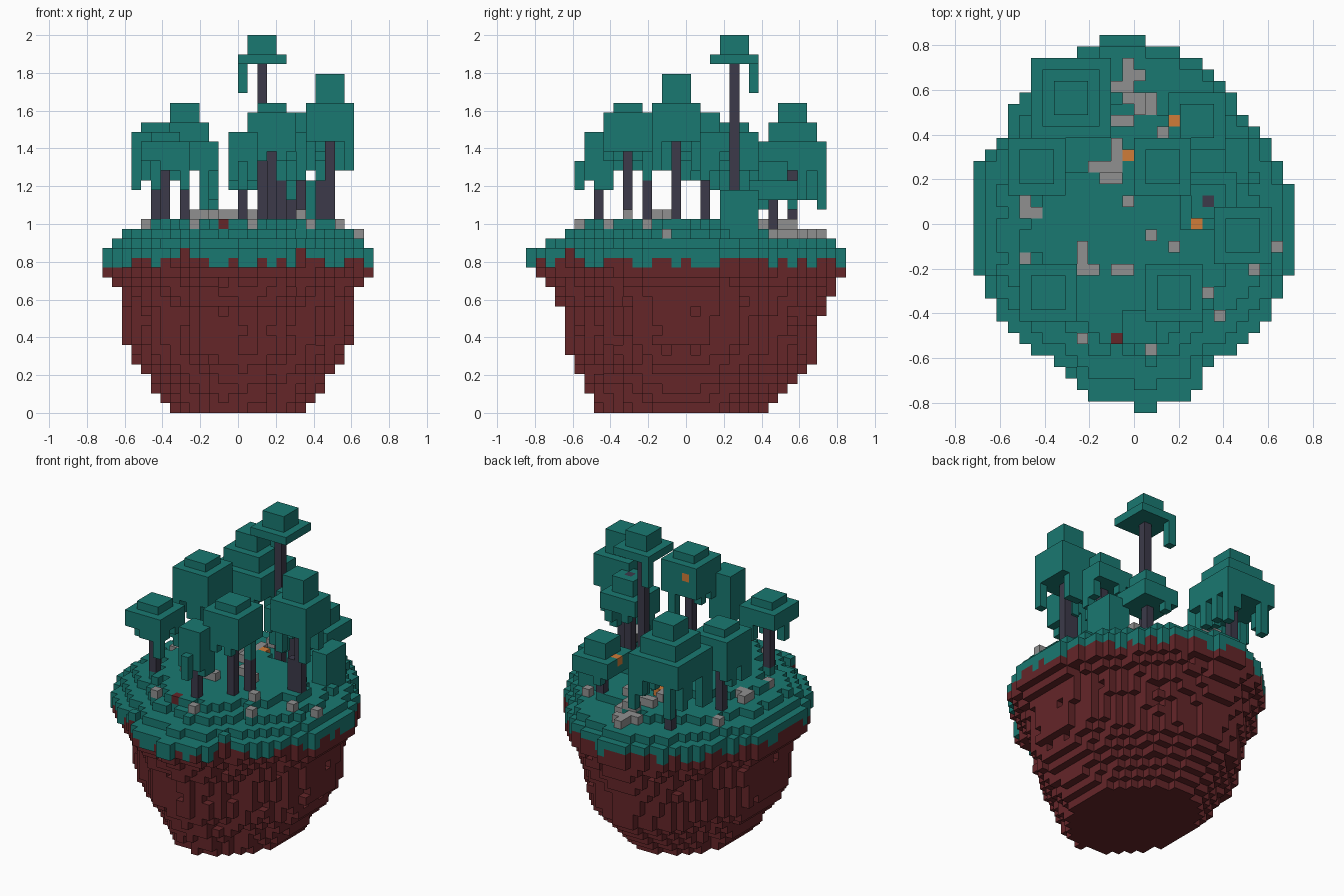
import bpy, bmesh, random
from mathutils import Vector

random.seed(7)
if "Cube" in bpy.data.objects:
    bpy.data.objects.remove(bpy.data.objects["Cube"], do_unlink=True)

V = 2 / 39          # edge of one block
cells = {}          # (i, j, k) -> part name
parts = {}          # part name -> material


def make_material(name, rgb):
    m = bpy.data.materials.new(name)
    m.use_nodes = True
    m.diffuse_color = (*rgb, 1)
    m.node_tree.nodes["Principled BSDF"].inputs["Base Color"].default_value = (*rgb, 1)
    return m


TEAL = make_material("teal foliage", (0.010, 0.19, 0.165))
RED = make_material("red earth", (0.128, 0.019, 0.022))
GREY = make_material("grey stone", (0.28, 0.28, 0.28))
BARK = make_material("dark bark", (0.045, 0.042, 0.068))
ORANGE = make_material("orange fruit", (0.63, 0.20, 0.04))


def put(part, material, cell, replace=False):
    parts.setdefault(part, material)
    if replace or cell not in cells:
        cells[cell] = part


def box(part, material, i, j, k, w=1, d=1, h=1):
    for a in range(w):
        for b in range(d):
            for c in range(h):
                put(part, material, (i + a, j + b, k + c))


def lerp(points, t):
    for (a, p), (b, q) in zip(points, points[1:]):
        if t <= b:
            return p + (q - p) * max(t - a, 0) / (b - a)
    return points[-1][1]


# Island outline: left and right edges along the depth
LEFT = [(-16, 0), (-15, -4), (-13, -6), (-10, -10), (-6, -13), (-3, -14), (5, -14),
        (8, -11), (10, -10.5), (12, -8.6), (14, -7), (15, -5), (16, -3)]
RIGHT = [(-16, 2), (-15, 5), (-13, 6), (-10, 10), (-6, 13), (-3, 14), (1, 14),
         (5, 13), (8, 11), (11, 8.6), (13, 7), (14, 6), (15, 4), (16, 1)]

# Island size by layer: width factor, reach to the front and to the back
WIDTH = [(0, .53), (3, .66), (5, .78), (7, .86), (12, .87), (14, 1), (16, 1), (18, .87), (19, .7)]
FRONT = [(0, 9), (4, 11), (6, 12), (10, 12), (11, 13), (13, 14), (15, 16), (16, 16),
         (17, 14), (18, 12), (19, 11)]
BACK = [(0, 8), (5, 13), (8, 13), (14, 16), (16, 16), (17, 15), (18, 11), (19, 5)]


def layer(k):
    s, f, b = lerp(WIDTH, k), lerp(FRONT, k), lerp(BACK, k)
    found = set()
    for j in range(-16, 17):
        y = j * 16 / (b if j > 0 else f)
        if abs(y) > 16.3:
            continue
        for i in range(-14, 14):
            if lerp(LEFT, y) <= (i + .5) / s <= lerp(RIGHT, y):
                found.add((i, j))
    return found


def is_rim(ground, i, j):
    return any(n not in ground for n in ((i + 1, j), (i - 1, j), (i, j + 1), (i, j - 1)))


# Bare earth showing in the front edge of the grass, under a tuft
for i in (-6, 6):
    edge = min(b for a, b in layer(16) if a == i)
    put("rock_base", RED, (i, edge, 16))
    put("grass_cover", TEAL, (i, edge, 17))

# Rock body with a ragged grass fringe, then grass terraces
for k in range(20):
    ground = layer(k)
    for i, j in sorted(ground):
        rim = is_rim(ground, i, j)
        if k < 15:
            if not (rim and 0 < k < 14 and random.random() < .05):
                put("rock_base", RED, (i, j, k))
        elif k == 15:
            fringe = rim and random.random() < .35
            put(*(("grass_cover", TEAL) if fringe else ("rock_base", RED)), (i, j, k))
        elif k < 18 or not rim or random.random() < .6:
            put("grass_cover", TEAL, (i, j, k))


def surface(i, j):
    k = 20
    while k > 0 and (i, j, k - 1) not in cells:
        k -= 1
    return k


# Stones scattered on the grass: position, width, depth
for i, j, w, d in [(-1, 13, 1, 2), (0, 13, 1, 1), (-2, 12, 2, 1), (-1, 11, 3, 1), (0, 10, 2, 1),
                   (-2, 9, 2, 1), (2, 8, 1, 1), (-2, 6, 1, 2), (-4, 5, 3, 1), (-3, 4, 2, 1),
                   (-1, 2, 1, 1), (7, 9, 1, 1), (-10, 7, 1, 1), (-10, 1, 1, 2), (-9, 1, 1, 1),
                   (-10, -3, 1, 1), (1, -1, 1, 1), (3, -2, 1, 1), (12, -2, 1, 1), (10, -4, 1, 1),
                   (-5, -4, 1, 3), (-4, -4, 1, 1), (-2, -4, 2, 1), (6, -6, 1, 1), (7, -8, 1, 1),
                   (-5, -10, 1, 1), (1, -11, 1, 1)]:
    for a in range(i, i + w):
        for b in range(j, j + d):
            top = surface(a, b)
            sunk = top > 19 and abs(a) > 8
            put("stones", GREY, (a, b, top - 1 if sunk else top), True)
put("earth_block", RED, (-2, -10, 19), True)


# Trees: trunk, stacked square canopy tiers from the top down, hanging leaves
def tree(name, i, j, top, tiers, hang, chance=.4):
    trunk, canopy = name + "_trunk", name + "_canopy"
    box(trunk, BARK, i, j, 17, h=top - 17)
    k = top
    for r, thick in tiers:
        box(canopy, TEAL, i - r, j - r, k - thick + 1, 2 * r + 1, 2 * r + 1, thick)
        k -= thick
    for a in range(-r, r + 1):
        for b in range(-r, r + 1):
            if max(abs(a), abs(b)) == r and random.random() < chance:
                drop = random.randint(1, hang)
                box(canopy, TEAL, i + a, j + b, k - drop + 1, h=drop)


# Fruit set in the canopies, and one on the ground
for cell in [(3, 9, 23), (5, 0, 28), (2, -4, 29), (-1, 6, surface(-1, 6))]:
    put("fruit", ORANGE, cell)

tree("back_right_tree", -6, 11, 31, [(1, 2), (2, 2), (3, 3)], 4)
tree("right_tree", -9, 5, 29, [(1, 1), (2, 4)], 2, .35)
tree("left_tree", 9, -1, 34, [(1, 3), (2, 4)], 3)
tree("front_right_tree", -8, -6, 28, [(1, 1), (2, 2)], 3)
tree("front_left_tree", 3, -6, 31, [(1, 1), (2, 4)], 3)
tree("front_tree", 0, -9, 28, [(1, 5)], 2, .3)
tree("back_left_tree", 5, 9, 25, [(1, 2), (2, 2)], 4)
tree("middle_tree", 6, 2, 30, [(1, 2), (2, 2)], 3, .35)
tree("tall_tree", 2, 5, 38, [(1, 2), (2, 1)], 1, 0)
box("tall_tree_canopy", TEAL, 0, 7, 33, h=3)
box("front_tree_canopy", TEAL, 0, -11, 23, h=3)
put("middle_tree_trunk", BARK, (6, 2, 30), True)
box("left_tree_trunk", BARK, 8, -1, 18, h=6)
box("sapling_trunk", BARK, 4, -4, 18, h=9)
box("bush", TEAL, 8, 4, 18, 2, 4, 5)


# One mesh per part, keeping only the exposed block faces
AXES = [Vector(a) for a in ((1, 0, 0), (0, 1, 0), (0, 0, 1))]


def build(part, material):
    bm = bmesh.new()
    corners = {}

    def corner(p):
        key = tuple(round(c * 2) for c in p)
        if key not in corners:
            corners[key] = bm.verts.new(p * V)
        return corners[key]

    for cell in [c for c, owner in cells.items() if owner == part]:
        centre = Vector(cell) + Vector((.5, 0, .5))
        for n in range(3):
            for sign in (1, -1):
                out = AXES[n] * sign
                if tuple(int(c) for c in Vector(cell) + out) in cells:
                    continue
                u, w = AXES[(n + 1) % 3] / 2, AXES[(n + 2) % 3] / 2 * sign
                mid = centre + out / 2
                bm.faces.new([corner(mid + d) for d in (-u - w, u - w, u + w, w - u)])
    mesh = bpy.data.meshes.new(part)
    bm.to_mesh(mesh)
    bm.free()
    mesh.materials.append(material)
    bpy.context.scene.collection.objects.link(bpy.data.objects.new(part, mesh))


for part, material in parts.items():
    build(part, material)
